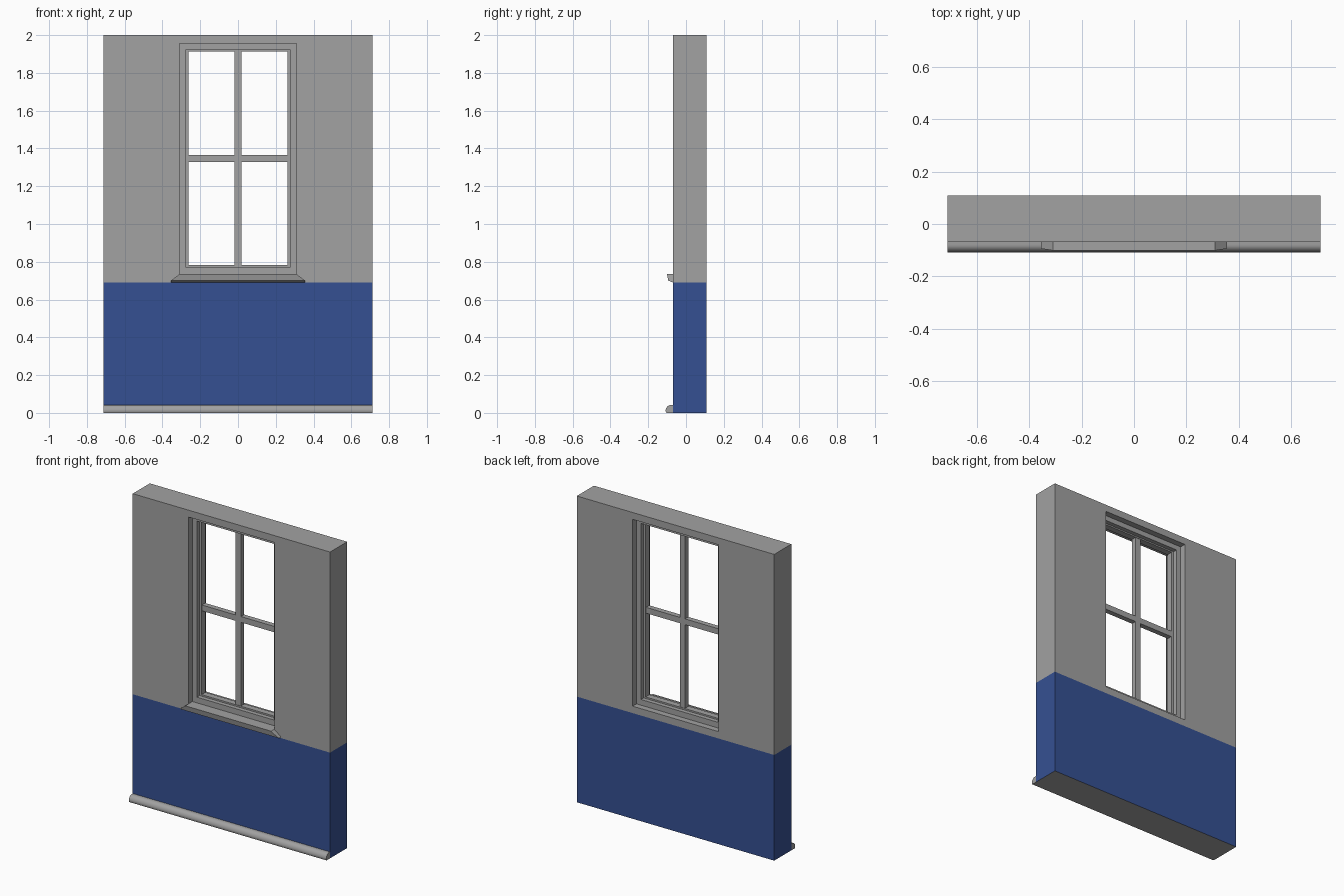
import bpy, bmesh, math

if "Cube" in bpy.data.objects:
    bpy.data.objects.remove(bpy.data.objects["Cube"])

W, Y0, Y1 = 0.713, -0.068, 0.108   # wall half width, front, back
DADO = 0.69                        # top of the painted lower wall


def material(name, col):
    m = bpy.data.materials.new(name)
    m.diffuse_color = (*col, 1)
    m.use_nodes = True
    m.node_tree.nodes["Principled BSDF"].inputs["Base Color"].default_value = m.diffuse_color
    return m


grey = material("grey plaster", (0.36, 0.36, 0.36))
blue = material("blue paint", (0.036, 0.081, 0.29))


def finish(bm, name, *mats):
    bmesh.ops.recalc_face_normals(bm, faces=bm.faces[:])
    me = bpy.data.meshes.new(name)
    bm.to_mesh(me)
    bm.free()
    for m in mats:
        me.materials.append(m)
    ob = bpy.data.objects.new(name, me)
    bpy.context.collection.objects.link(ob)
    return ob


def ring(outer, inner, y0, y1):
    """Rectangular frame; rects are (half width, bottom, top)."""
    bm = bmesh.new()
    loops = []
    for (w, b, t), y in ((outer, y0), (inner, y0), (inner, y1), (outer, y1)):
        loops.append([bm.verts.new((x, y, z)) for x, z in ((-w, b), (w, b), (w, t), (-w, t))])
    for i in range(4):
        a, c = loops[i], loops[(i + 1) % 4]
        for j in range(4):
            k = (j + 1) % 4
            bm.faces.new((a[j], a[k], c[k], c[j]))
    return bm


def loft(sections):
    """Skin between two equal point loops, with end caps."""
    bm = bmesh.new()
    a, b = [[bm.verts.new(p) for p in s] for s in sections]
    n = len(a)
    for i in range(n):
        j = (i + 1) % n
        bm.faces.new((a[i], a[j], b[j], b[i]))
    bm.faces.new(a)
    bm.faces.new(b)
    return bm


def box(name, x0, x1, y0, y1, z0, z1):
    pts = ((y0, z0), (y1, z0), (y1, z1), (y0, z1))
    return finish(loft([[(x, y, z) for y, z in pts] for x in (x0, x1)]), name, grey)


# wall with window opening, blue below the dado line
opening = (0.31, 0.735, 1.955)
bm = ring((W, 0, 2), opening, Y0, Y1)
bmesh.ops.bisect_plane(bm, geom=bm.verts[:] + bm.edges[:] + bm.faces[:],
                       plane_co=(0, 0, DADO), plane_no=(0, 0, 1))
bm.normal_update()
for f in bm.faces:
    if f.calc_center_median().z < DADO and abs(f.normal.z) < 0.5:
        f.material_index = 1
finish(bm, "wall", grey, blue)

# window frame, sash and glazing bars
casing = (0.278, 0.772, 1.922)
pane = (0.263, 0.782, 1.913)
finish(ring(opening, casing, -0.028, 0.068), "window_frame", grey)
finish(ring(casing, pane, 0.0, 0.04), "window_sash", grey)
box("vertical_glazing_bar", -0.019, 0.019, 0.003, 0.037, pane[1], pane[2])
for name, s in (("left", -1), ("right", 1)):
    xs = sorted((s * 0.019, s * pane[0]))
    box(name + "_glazing_bar", xs[0], xs[1], 0.003, 0.037, 1.328, 1.366)

# sill: ends slope outwards from the top, underside tucks back to the wall
sill = [((-0.028, 0.735), 0.31), ((-0.101, 0.735), 0.31), ((-0.094, 0.70), 0.355),
        ((Y0, DADO), 0.355), ((Y0, 0.70), 0.355), ((Y0, 0.735), 0.31)]
sill = sill[1:]
finish(loft([[(s * w, y, z) for (y, z), w in sill] for s in (-1, 1)]), "window_sill", grey)

# skirting with a rounded front
prof = [(Y0, 0), (-0.104, 0), (-0.108, 0.01)]
for i in range(1, 9):
    a = i / 8 * math.pi / 2
    prof.append((-0.080 - 0.028 * math.cos(a), 0.01 + 0.032 * math.sin(a)))
prof.append((Y0, 0.042))
skirt = finish(loft([[(x, y, z) for y, z in prof] for x in (-W, W)]), "skirting", grey)
bpy.context.view_layer.objects.active = skirt
skirt.select_set(True)
bpy.ops.object.shade_smooth_by_angle(angle=math.radians(35))
